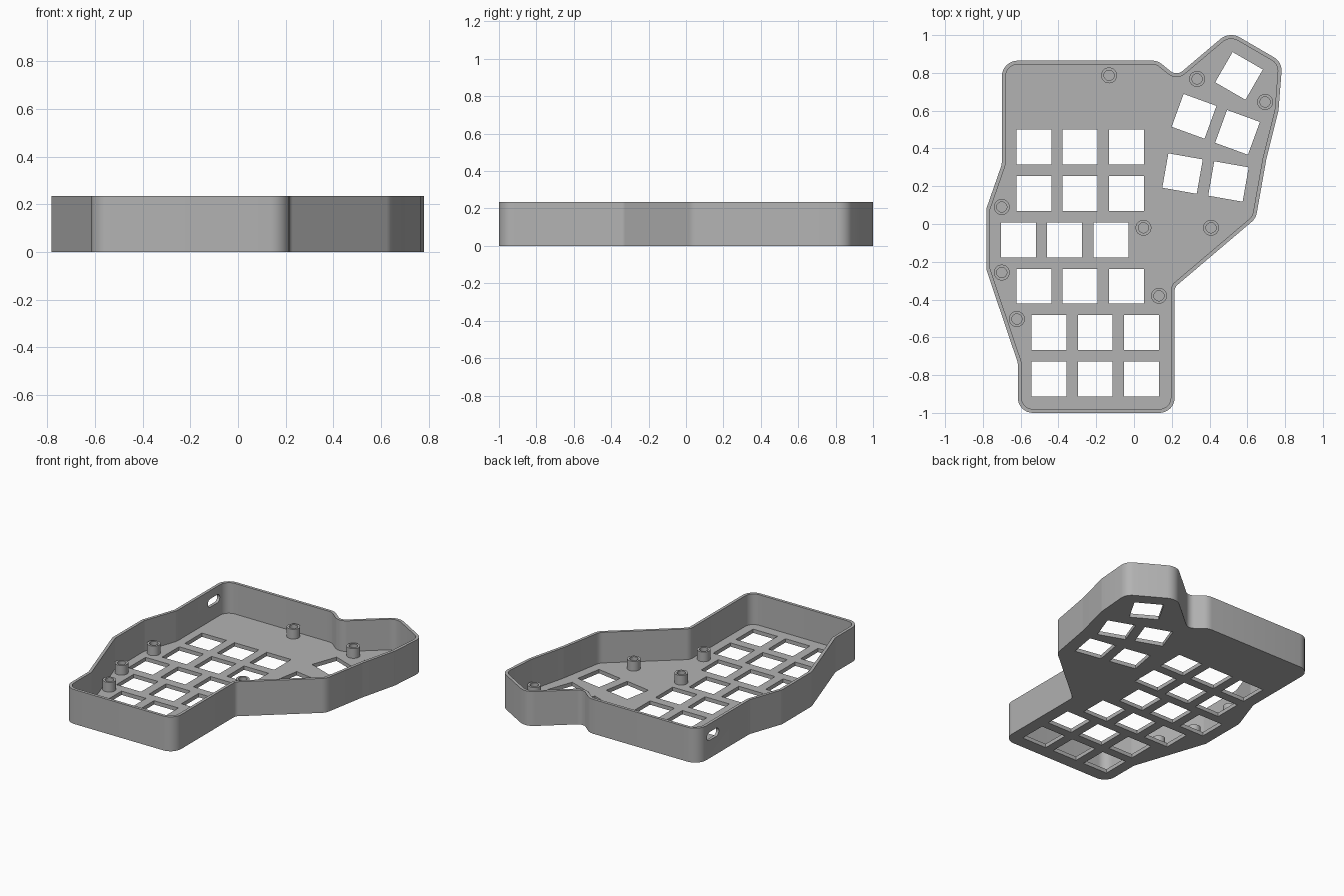
import bpy, bmesh, math
from mathutils import Vector, Matrix

HEIGHT, FLOOR, WALL = 0.235, 0.026, 0.02

if "Cube" in bpy.data.objects:
    bpy.data.objects.remove(bpy.data.objects["Cube"], do_unlink=True)

grey = bpy.data.materials.new("mid grey plastic")
grey.use_nodes = True
grey.diffuse_color = (0.45, 0.45, 0.45, 1)
grey.node_tree.nodes["Principled BSDF"].inputs["Base Color"].default_value = grey.diffuse_color


def to_object(name, bm):
    bmesh.ops.recalc_face_normals(bm, faces=bm.faces)
    mesh = bpy.data.meshes.new(name)
    bm.to_mesh(mesh)
    bm.free()
    mesh.materials.append(grey)
    obj = bpy.data.objects.new(name, mesh)
    bpy.context.collection.objects.link(obj)
    return obj


def add_prism(bm, points, z0, z1):
    face = bm.faces.new([bm.verts.new((p[0], p[1], z0)) for p in points])
    new = bmesh.ops.extrude_face_region(bm, geom=[face], use_keep_orig=True)["geom"]
    verts = [v for v in new if isinstance(v, bmesh.types.BMVert)]
    bmesh.ops.translate(bm, verts=verts, vec=(0, 0, z1 - z0))


def cross(a, b):
    return a.x * b.y - a.y * b.x


def fillet(corners, steps=8):
    """Round each (x, y, radius) corner of a closed outline."""
    out = []
    for i, (x, y, r) in enumerate(corners):
        p = Vector((x, y))
        a = (Vector(corners[i - 1][:2]) - p).normalized()
        b = (Vector(corners[(i + 1) % len(corners)][:2]) - p).normalized()
        half = a.angle(b) / 2
        centre = p + (a + b).normalized() * r / math.sin(half)
        start = p + a * r / math.tan(half) - centre
        sweep = math.copysign(math.pi - 2 * half, cross(-a, b))
        n = max(2, math.ceil(steps * abs(sweep) / (math.pi / 2)))
        out += [centre + Matrix.Rotation(sweep * k / n, 2) @ start for k in range(n + 1)]
    return out


def inset(points, d):
    """Move a clockwise outline inwards by d."""
    out = []
    for i, p in enumerate(points):
        a = (p - points[i - 1]).normalized()
        b = (points[(i + 1) % len(points)] - p).normalized()
        na, nb = Vector((a.y, -a.x)), Vector((b.y, -b.x))
        m = (na + nb).normalized()
        out.append(p + m * d / m.dot(na))
    return out


def cut(obj, cutter):
    mod = obj.modifiers.new("cut", "BOOLEAN")
    mod.operation, mod.solver, mod.object = "DIFFERENCE", "EXACT", cutter
    bpy.context.view_layer.objects.active = obj
    bpy.ops.object.modifier_apply(modifier=mod.name)
    bpy.data.objects.remove(cutter, do_unlink=True)


def smooth(obj):
    bpy.ops.object.select_all(action="DESELECT")
    obj.select_set(True)
    bpy.context.view_layer.objects.active = obj
    bpy.ops.object.shade_smooth_by_angle(angle=math.radians(25))


# Case outline, clockwise from the back right corner: x, y, corner radius
outline = fillet([
    (-0.70, 0.865, 0.085), (0.125, 0.865, 0.08), (0.225, 0.783, 0.05),
    (0.505, 1.02, 0.09), (0.785, 0.857, 0.08), (0.765, 0.60, 0.1),
    (0.70, 0.34, 0.1), (0.645, 0.03, 0.08), (0.215, -0.335, 0.04),
    (0.215, -1.0, 0.08), (-0.615, -1.0, 0.08), (-0.615, -0.735, 0.05),
    (-0.782, -0.24, 0.05), (-0.782, 0.08, 0.05), (-0.70, 0.315, 0.05)])

bm = bmesh.new()
add_prism(bm, outline, 0, HEIGHT)
case = to_object("case_tray", bm)

# Open cavity
bm = bmesh.new()
add_prism(bm, inset(outline, WALL), FLOOR, HEIGHT + 0.1)
cut(case, to_object("cavity_cutter", bm))

# Square key openings: staggered grid plus a turned thumb cluster
keys = [(x + 0.245 * col, 0.407 - 0.2455 * row, 0)
        for row, x in enumerate((-0.53, -0.53, -0.612, -0.53, -0.45, -0.45))
        for col in range(3)]
keys += [(0.556, 0.784, -30), (0.318, 0.57, -20), (0.548, 0.485, -20),
         (0.257, 0.267, -10), (0.50, 0.225, -10)]
bm = bmesh.new()
for x, y, angle in keys:
    turn = Matrix.Rotation(math.radians(angle), 2)
    square = [Vector((x, y)) + turn @ Vector(c) * 0.0925
              for c in ((-1, -1), (1, -1), (1, 1), (-1, 1))]
    add_prism(bm, square, -0.05, FLOOR + 0.05)
cut(case, to_object("key_cutter", bm))

# Rounded cable port through the right wall
bm = bmesh.new()
w, h = 0.065, 0.028
slot = fillet([(-h, -w, h * 0.99), (-h, w, h * 0.99), (h, w, h * 0.99), (h, -w, h * 0.99)])
add_prism(bm, slot, -0.05, 0.05)
bm.transform(Matrix.Translation((-0.69, 0.71, 0.15)) @ Matrix.Rotation(math.pi / 2, 4, "Y"))
cut(case, to_object("port_cutter", bm))
smooth(case)

# Hollow screw posts standing on the floor
posts = [(-0.132, 0.787), (0.334, 0.768), (0.694, 0.646), (-0.70, 0.09), (0.05, -0.02),
         (0.408, -0.02), (-0.70, -0.257), (0.132, -0.38), (-0.62, -0.503)]
SIDES = 32
for i, (x, y) in enumerate(posts):
    bm = bmesh.new()
    profile = [(0.042, FLOOR), (0.042, FLOOR + 0.066), (0.027, FLOOR + 0.066), (0.027, FLOOR)]
    rings = [[bm.verts.new((x + r * math.cos(math.tau * k / SIDES),
                            y + r * math.sin(math.tau * k / SIDES), z))
              for k in range(SIDES)] for r, z in profile]
    for lower, upper in zip(rings, rings[1:]):
        for k in range(SIDES):
            n = (k + 1) % SIDES
            bm.faces.new((lower[k], lower[n], upper[n], upper[k]))
    post = to_object(f"screw_post_{i + 1}", bm)
    smooth(post)
